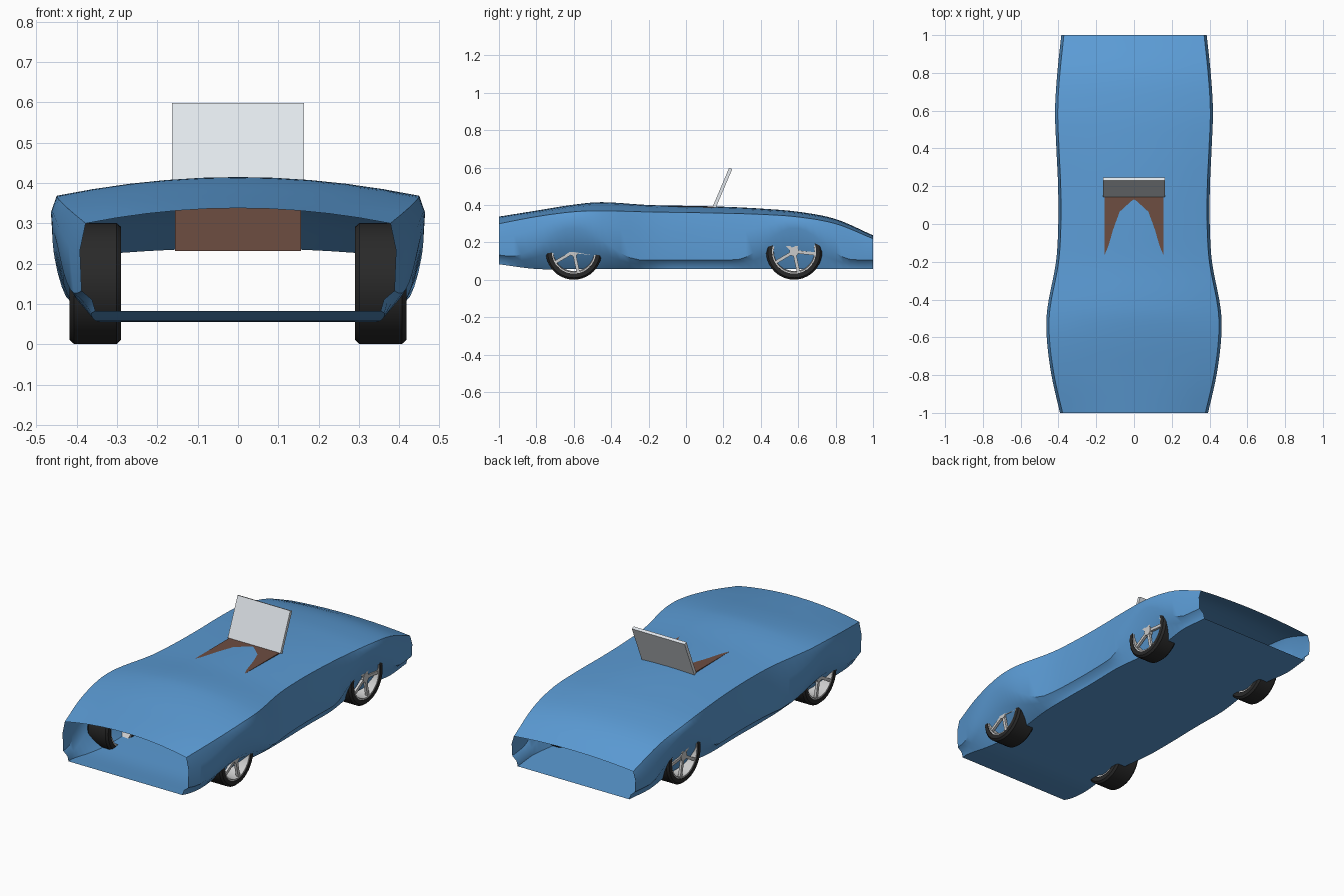
import bpy, bmesh, math
from mathutils import Matrix, Vector

if "Cube" in bpy.data.objects:
    bpy.data.objects.remove(bpy.data.objects["Cube"])


def material(name, rgb):
    m = bpy.data.materials.new(name)
    m.diffuse_color = (*rgb, 1)
    m.use_nodes = True
    m.node_tree.nodes["Principled BSDF"].inputs["Base Color"].default_value = m.diffuse_color
    return m


blue = material("blue_paint", (0.105, 0.33, 0.665))
brown = material("brown_leather", (0.153, 0.074, 0.053))
black = material("black_rubber", (0.022, 0.022, 0.022))
glass = material("pale_panel", (0.76, 0.80, 0.84))


def finish(name, bm, mat=None, angle=None, normals=True):
    if normals:
        bmesh.ops.recalc_face_normals(bm, faces=bm.faces)
    me = bpy.data.meshes.new(name)
    bm.to_mesh(me)
    bm.free()
    ob = bpy.data.objects.new(name, me)
    bpy.context.collection.objects.link(ob)
    if mat:
        me.materials.append(mat)
    if angle:
        bpy.ops.object.select_all(action='DESELECT')
        ob.select_set(True)
        bpy.context.view_layer.objects.active = ob
        bpy.ops.object.shade_smooth_by_angle(angle=math.radians(angle))
    return ob


def box(name, size, matrix, mat=None):
    bm = bmesh.new()
    bmesh.ops.create_cube(bm, size=1, matrix=matrix @ Matrix.Diagonal((*size, 1)))
    return finish(name, bm, mat)


# Body stations: y, half width, top height, shoulder height, floor height
STATIONS = [
    (-1.0, .392, .338, .300, .083), (-.8, .437, .370, .338, .058),
    (-.6, .462, .402, .364, .057), (-.45, .459, .415, .369, .057),
    (-.2, .413, .400, .363, .057), (0, .401, .3957, .360, .057),
    (.2, .402, .391, .356, .057), (.4, .411, .381, .350, .057),
    (.6, .418, .364, .336, .057), (.8, .406, .325, .300, .057),
    (1.0, .385, .238, .220, .057)]


def station(i, t):
    # smooth interpolation between neighbouring stations
    pick = lambda k: STATIONS[max(0, min(len(STATIONS) - 1, k))]
    a, b, c, d = pick(i - 1), pick(i), pick(i + 1), pick(i + 2)
    y = b[0] + (c[0] - b[0]) * t
    out = [y]
    for k in range(1, 5):
        h = c[0] - b[0]
        m0 = (c[k] - a[k]) / (c[0] - a[0]) * h
        m1 = (d[k] - b[k]) / (d[0] - b[0]) * h
        out.append((2*t**3 - 3*t*t + 1) * b[k] + (t**3 - 2*t*t + t) * m0
                   + (3*t*t - 2*t**3) * c[k] + (t**3 - t*t) * m1)
    return out


def wheel_dent(y):
    for centre, reach in ((-.6, .36), (.58, .32)):
        d = abs(y - centre) / reach
        if d < 1:
            return math.cos(d * math.pi / 2) ** 2
    return 0


def half_section(s):
    y, w, top, shoulder, floor = s
    t = wheel_dent(y)
    wc = w - .014
    pts = [(wc * f, top - (top - shoulder) * f * f) for f in (0, .2, .4, .6, .8, 1)]
    arch = floor + .05 + .17 * t
    pts += [(w, shoulder - (shoulder - arch) * .4), (w - .004, arch),
            (w - .03, floor + .028 + .085 * t),
            (min(.365, w - .038) - .03 * t, floor), (.2, floor), (0, floor)]
    return [(x, y, z) for x, z in pts]


# Body shell, open at both ends
bm = bmesh.new()
rings = []
n = 5
for i in range(len(STATIONS) - 1):
    for j in range(n + (i == len(STATIONS) - 2)):
        half = half_section(station(i, j / n))
        full = half + [(-x, y, z) for x, y, z in reversed(half[1:-1])]
        rings.append([bm.verts.new(p) for p in full])
for r, s in zip(rings, rings[1:]):
    for k in range(len(r)):
        q = (k + 1) % len(r)
        bm.faces.new((r[k], r[q], s[q], s[k]))
finish("body_shell", bm, blue, 35)

# Seat block, its flat top just breaking through the curved deck
box("seat", (.312, .32, .162), Matrix.Translation((0, -.005, .312)), brown)

# Windscreen, leaning back
lean = Matrix.Translation((0, .195, .492)) @ Matrix.Rotation(math.radians(-23), 4, 'X')
box("windscreen", (.328, .018, .225), lean, glass)


def lathe(name, profile, loc, side, mat, segs=40):
    # closed (x, radius) loop turned around the axle
    bm = bmesh.new()
    rs = []
    for i in range(segs):
        a = 2 * math.pi * i / segs
        rs.append([bm.verts.new((loc[0] + side * x, loc[1] + r * math.cos(a),
                                 loc[2] + r * math.sin(a))) for x, r in profile])
    for i in range(segs):
        a, b = rs[i], rs[(i + 1) % segs]
        for k in range(len(profile)):
            q = (k + 1) % len(profile)
            bm.faces.new((a[k], a[q], b[q], b[k]))
    return finish(name, bm, mat, 35)


# Wheels: tyre, rim and spokes
for end, y, inner, outer in (("front", -.6, .29, .418), ("rear", .578, .29, .398)):
    for label, side in (("right", 1), ("left", -1)):
        loc = (0, y, .151)
        tag = f"{end}_{label}"
        lathe("tyre_" + tag, [(inner, .115), (inner, .14), (inner + .011, .15),
                              (outer - .011, .15), (outer, .14), (outer, .118)],
              loc, side, black)
        lathe("rim_" + tag, [(inner + .005, .104), (inner + .005, .116),
                             (outer - .003, .119), (outer - .003, .110)], loc, side, None)
        bm = bmesh.new()
        for k in range(5):
            m = (Matrix.Translation((side * (outer - .014), y, .151))
                 @ Matrix.Rotation(math.radians(282 + 72 * k), 4, 'X')
                 @ Matrix.Translation((0, .06, 0)) @ Matrix.Diagonal((.014, .1, .017, 1)))
            bmesh.ops.create_cube(bm, size=1, matrix=m)
        hub = (Matrix.Translation((side * (outer - .016), y, .151))
               @ Matrix.Rotation(math.pi / 2, 4, 'Y'))
        bmesh.ops.create_cone(bm, cap_ends=True, segments=20, radius1=.025,
                              radius2=.025, depth=.022, matrix=hub)
        finish("spokes_" + tag, bm)
